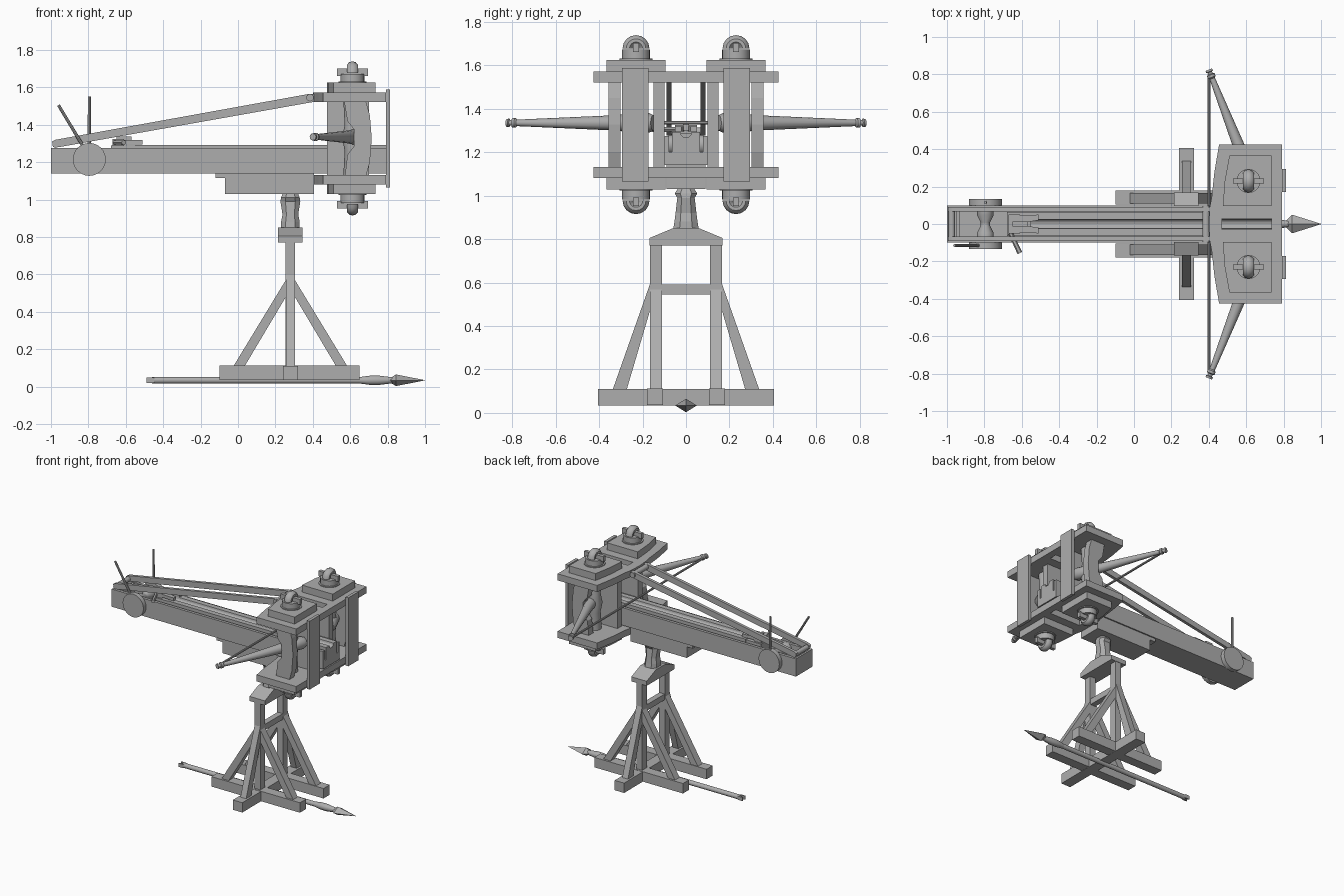
import bpy, math
from mathutils import Vector

if "Cube" in bpy.data.objects:
    bpy.data.objects.remove(bpy.data.objects["Cube"])

grey = bpy.data.materials.new("plain_grey")
grey.use_nodes = True
GREY = (0.42, 0.42, 0.42, 1)
grey.diffuse_color = GREY
bsdf = grey.node_tree.nodes["Principled BSDF"]
bsdf.inputs["Base Color"].default_value = GREY
bsdf.inputs["Roughness"].default_value = 0.8
round_parts = []
SIDES = ((1, "left"), (-1, "right"))


def loft(name, rings, closed=False):
    """Skin a list of equal rings; cap the ends unless the loop is closed."""
    n, m = len(rings[0]), len(rings)
    verts = [tuple(p) for r in rings for p in r]
    faces = []
    for i in range(m if closed else m - 1):
        a, b = i * n, (i + 1) % m * n
        faces += [(a + j, a + (j + 1) % n, b + (j + 1) % n, b + j) for j in range(n)]
    if not closed:
        faces += [tuple(range(n))[::-1], tuple(range((m - 1) * n, m * n))]
    me = bpy.data.meshes.new(name)
    me.from_pydata(verts, [], faces)
    import bmesh
    bm = bmesh.new()
    bm.from_mesh(me)
    bmesh.ops.recalc_face_normals(bm, faces=bm.faces)
    bm.to_mesh(me)
    bm.free()
    me.materials.append(grey)
    ob = bpy.data.objects.new(name, me)
    bpy.context.collection.objects.link(ob)
    return ob


def prism(name, profile, axis, lo, hi):
    """Extrude a 2D profile along an axis."""
    def put(p, t):
        q = list(p)
        q.insert("xyz".index(axis), t)
        return q
    return loft(name, [[put(p, t) for p in profile] for t in (lo, hi)])


def box(name, x0, x1, y0, y1, z0, z1):
    return prism(name, [(x0, y0), (x1, y0), (x1, y1), (x0, y1)], "z", z0, z1)


def rod(name, p0, p1, stops, n=12, flat=1.0, smooth=True):
    """Turned rod: stops are (fraction along, radius)."""
    p0, p1 = Vector(p0), Vector(p1)
    d = p1 - p0
    q = d.to_track_quat("Z", "Y")
    rings = []
    for t, r in stops:
        ring = []
        for k in range(n):
            a = math.tau * k / n
            v = q @ Vector((r * math.cos(a), r * math.sin(a), 0))
            v.z *= flat
            ring.append(p0 + d * t + v)
        rings.append(ring)
    ob = loft(name, rings)
    if smooth:
        round_parts.append(ob)
    return ob


def pin(name, p0, p1, r, n=16):
    return rod(name, p0, p1, [(0, r), (1, r)], n)


# --- stand ---
CX = 0.28
box("base_cross_beam", 0.24, 0.32, -0.405, 0.405, 0.035, 0.11)
for s, side in SIDES:
    ys = sorted((s * 0.105, s * 0.18))
    box(f"base_long_beam_{side}", -0.1, 0.65, *ys, 0.036, 0.112)
    yp = sorted((s * 0.11, s * 0.165))
    box(f"post_{side}", 0.255, 0.305, *yp, 0.1, 0.78)
    for e, end in ((1, "front"), (-1, "back")):
        strut = [(CX + e * 0.25, 0.1), (CX + e * 0.31, 0.1), (CX, 0.61), (CX, 0.52)]
        prism(f"strut_{end}_{side}", strut, "y", *yp)
    strut = [(s * 0.275, 0.1), (s * 0.34, 0.1), (s * 0.16, 0.61), (s * 0.16, 0.49)]
    prism(f"strut_outer_{side}", strut, "x", 0.256, 0.304)
box("post_crossbar", 0.258, 0.302, -0.115, 0.115, 0.545, 0.59)
cap = [(-0.168, 0.77), (0.168, 0.77), (0.168, 0.805), (0.06, 0.85), (-0.06, 0.85), (-0.168, 0.805)]
prism("stand_cap", cap, "x", 0.215, 0.345)
neck = [(0.83, 0.05, 0.062), (0.88, 0.05, 0.053), (0.92, 0.042, 0.048),
        (0.99, 0.053, 0.04), (1.01, 0.05, 0.052), (1.035, 0.04, 0.035)]
loft("swivel_neck", [[(CX + a * hx, b * hy, z) for a, b in
     ((1, .5), (.5, 1), (-.5, 1), (-1, .5), (-1, -.5), (-.5, -1), (.5, -1), (1, -.5))]
     for z, hx, hy in neck])

# --- stock ---
box("under_block", -0.07, 0.405, -0.09, 0.09, 1.03, 1.14)
box("under_block_step", -0.12, -0.06, -0.09, 0.09, 1.115, 1.14)
trough = [(-0.1, 1.14), (0.1, 1.14), (0.1, 1.275), (0.078, 1.275),
          (0.078, 1.2), (-0.078, 1.2), (-0.078, 1.275), (-0.1, 1.275)]
prism("stock_trough", trough, "x", -0.99, 0.79)
box("stock_end", -1.0, -0.985, -0.1, 0.1, 1.14, 1.275)
box("stock_end_cross", -0.95, -0.93, -0.08, 0.08, 1.19, 1.27)
groove = [(0.025 * math.cos(a), 1.292 + 0.025 * math.sin(a))
          for a in [-math.pi * k / 6 for k in range(7)]]
slider = [(-0.065, 1.19), (0.065, 1.19), (0.065, 1.292)] + groove + [(-0.065, 1.292)]
prism("slider", slider, "x", -0.55, 0.79)
box("slider_tail", -0.68, -0.55, -0.063, 0.063, 1.19, 1.288)

# --- winch ---
WX, WZ = -0.795, 1.215
rod("winch_spool", (WX, -0.08, 1.235), (WX, 0.08, 1.235),
    [(0, 0.045), (0.2, 0.045), (0.45, 0.025), (0.55, 0.025), (0.8, 0.045), (1, 0.045)], 12)
for s, side in SIDES:
    pin(f"winch_drum_{side}", (WX, s * 0.098, WZ), (WX, s * 0.133, WZ), 0.088, 24)
rod("winch_handle_left", (WX, 0.115, 1.25), (WX, 0.115, 1.55), [(0, 0.009), (1, 0.008)], 8)
rod("winch_handle_right", (WX, -0.115, 1.23), (-0.96, -0.115, 1.505), [(0, 0.009), (1, 0.008)], 8)

# --- trigger ---
for s, side in SIDES:
    claw = [(-0.62, s * 0.01), (-0.62, s * 0.045), (-0.51, s * 0.05), (-0.51, s * 0.02), (-0.56, s * 0.012)]
    prism(f"trigger_claw_{side}", claw, "z", 1.295, 1.318)
box("trigger_block", -0.67, -0.61, -0.05, 0.05, 1.285, 1.325)
box("trigger_catch", -0.65, -0.57, -0.014, 0.014, 1.3, 1.337)
rod("trigger_lever", (-0.66, -0.05, 1.305), (-0.61, -0.155, 1.305), [(0, 0.012), (1, 0.014)], 6, smooth=False)

# --- brace bars from stock end to frame ---
bar = [(-0.985, 1.28), (-0.96, 1.28), (0.42, 1.525), (0.42, 1.565), (0.38, 1.565), (-0.975, 1.32), (-0.995, 1.31)]
for s, side in SIDES:
    prism(f"brace_bar_{side}", bar, "y", *sorted((s * 0.067, s * 0.09)))
pin("brace_rear_rod", (-0.975, -0.09, 1.295), (-0.975, 0.09, 1.295), 0.018)
pin("brace_front_rod", (0.385, -0.1, 1.545), (0.385, 0.1, 1.545), 0.02)

# --- spring frame, symmetric above and below MZ ---
MZ, SX, SY = 1.327, 0.612, 0.23
outline = [(0.79, 0), (0.79, 0.425), (0.455, 0.425), (0.43, 0.28), (0.415, 0.14), (0.405, 0.09),
           (0.40, 0), (0.47, 0), (0.47, 0.03), (0.735, 0.03), (0.735, 0)]
pad = [(0.735, 0.095), (0.735, 0.365), (0.51, 0.365), (0.485, 0.23), (0.475, 0.095)]
side_plank = [(0.57, 1.11), (0.68, 1.11), (0.705, 1.2), (0.715, MZ), (0.705, 1.45), (0.68, 1.54),
              (0.565, 1.54), (0.585, 1.42), (0.62, 1.375), (0.62, 1.285), (0.585, 1.24)]
for s, side in SIDES:
    for v, end in ((1, "top"), (-1, "bottom")):
        def zs(a, b):
            return sorted((MZ + v * a, MZ + v * b))
        prism(f"frame_plate_{end}_{side}", [(x, s * y) for x, y in outline], "z", *zs(0.195, 0.245))
        prism(f"frame_pad_{end}_{side}", [(x, s * y) for x, y in pad], "z", *zs(0.24, 0.298))
        c = Vector((SX, s * SY, MZ))
        up = Vector((0, 0, v))
        # washer, tightening bar and the rope loop over it
        rod(f"washer_{end}_{side}", c + up * 0.29, c + up * 0.345,
            [(0, 0.075), (0.25, 0.075), (0.25, 0.064), (1, 0.064)], 20)
        box(f"tightening_bar_{end}_{side}", SX - 0.082, SX + 0.082,
            c.y - 0.013, c.y + 0.013, *zs(0.335, 0.375))
        rings = []
        for k in range(9):
            a = math.pi * k / 8
            out = Vector((0, math.cos(a), v * math.sin(a)))
            mid = c + up * 0.35 + out * 0.038
            rings.append([mid + out * 0.024 * math.cos(b) + Vector((0.03 * math.sin(b), 0, 0))
                          for b in [math.tau * j / 10 for j in range(10)]])
        round_parts.append(loft(f"rope_loop_{end}_{side}", rings))
    # uprights
    prism(f"outer_plank_{side}", side_plank, "y", *sorted((s * 0.302, s * 0.357)))
    box(f"inner_plank_{side}", 0.475, 0.7, *sorted((s * 0.1, s * 0.15)), 1.11, 1.54)
    box(f"front_board_{side}", 0.79, 0.813, *sorted((s * 0.172, s * 0.295)), 1.065, 1.588)
    # twisted rope spring
    rod(f"rope_spring_{side}", (SX, s * SY, 1.1), (SX, s * SY, 1.56),
        [(0, 0.05), (0.35, 0.042), (0.5, 0.055), (0.65, 0.042), (1, 0.05)], 12)
    # throwing arm
    rod(f"bow_arm_{side}", (0.665, s * 0.15, MZ + 0.008), (0.4, s * 0.825, MZ + 0.008),
        [(0, 0.036), (0.03, 0.045), (0.12, 0.044), (0.3, 0.034), (0.93, 0.015),
         (0.94, 0.022), (0.96, 0.022), (0.965, 0.013), (0.98, 0.013), (0.985, 0.02), (1, 0.018)], 12)
pin("bow_string", (0.4, -0.8, MZ + 0.008), (0.4, 0.8, MZ + 0.008), 0.008, 8)

# --- spare bolt on the ground ---
BZ = 0.034
pin("bolt_shaft", (-0.46, 0, BZ), (0.7, 0, BZ), 0.018, 10)
for s, side in SIDES:
    nock = [(-0.45, 0), (-0.45, s * 0.018), (-0.49, s * 0.018), (-0.49, s * 0.012)]
    prism(f"bolt_nock_{side}", nock, "z", BZ - 0.014, BZ + 0.014)
rod("bolt_socket", (0.65, 0, BZ), (0.84, 0, BZ), [(0, 0.018), (0.3, 0.026), (0.55, 0.026), (1, 0.015)], 10)
rod("bolt_head", (0.81, 0, BZ), (1, 0, BZ), [(0, 0.015), (0.18, 0.05), (1, 0.001)], 4, 0.62, smooth=False)

# --- smooth the round parts ---
bpy.ops.object.select_all(action="DESELECT")
for ob in round_parts:
    ob.select_set(True)
bpy.context.view_layer.objects.active = round_parts[0]
bpy.ops.object.shade_smooth_by_angle(angle=math.radians(40))
